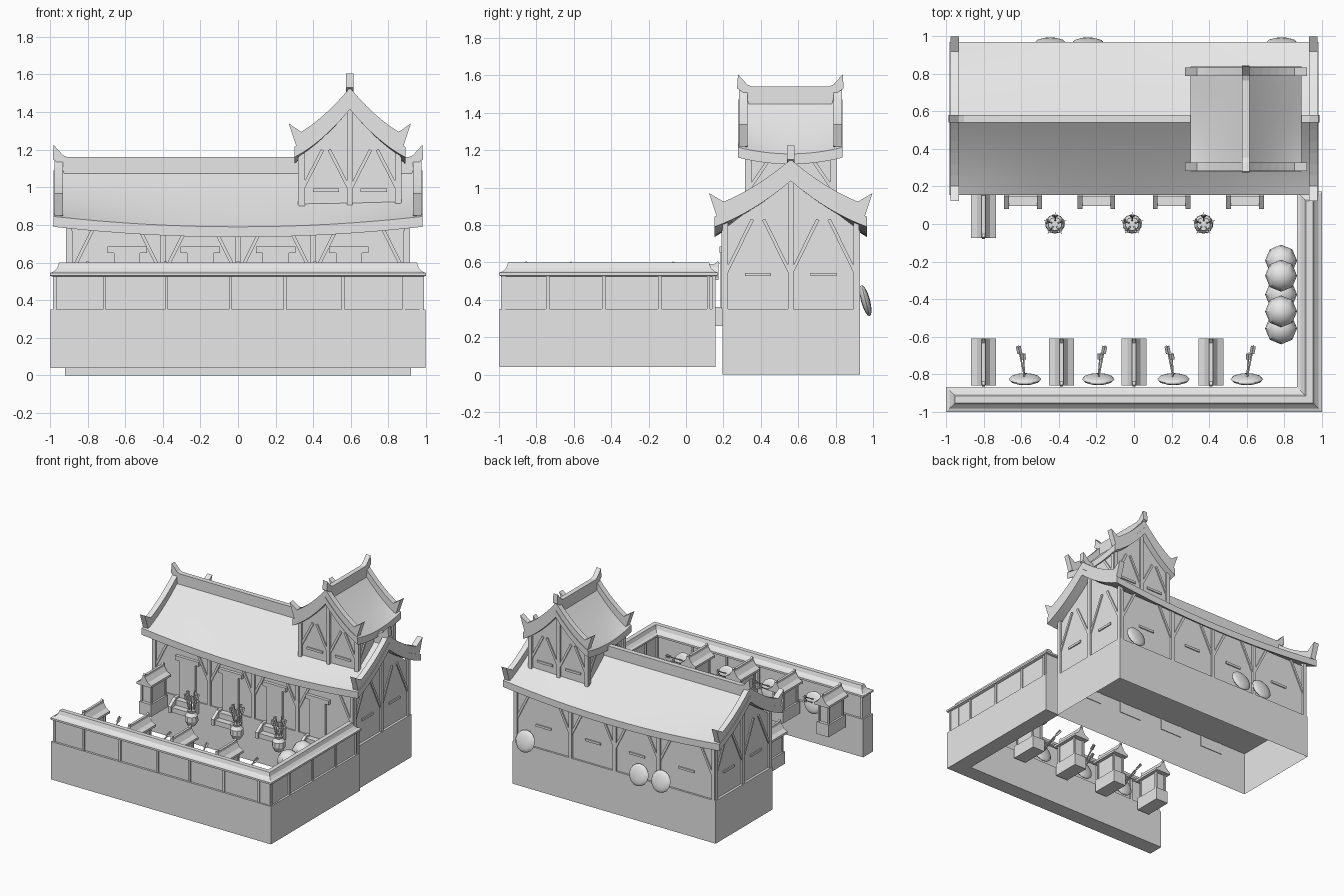
import bpy, bmesh, math
from mathutils import Vector, Matrix

cube = bpy.data.objects.get("Cube")
if cube:
    bpy.data.objects.remove(cube, do_unlink=True)

grey = bpy.data.materials.new("plain_grey")
grey.use_nodes = True
grey.diffuse_color = (0.8, 0.8, 0.8, 1)
grey.node_tree.nodes["Principled BSDF"].inputs["Base Color"].default_value = (0.8, 0.8, 0.8, 1)


def finish(bm, name, smooth=False):
    bmesh.ops.recalc_face_normals(bm, faces=bm.faces)
    me = bpy.data.meshes.new(name)
    bm.to_mesh(me)
    bm.free()
    me.materials.append(grey)
    ob = bpy.data.objects.new(name, me)
    bpy.context.collection.objects.link(ob)
    if smooth:
        bpy.ops.object.select_all(action='DESELECT')
        ob.select_set(True)
        bpy.context.view_layer.objects.active = ob
        bpy.ops.object.shade_smooth_by_angle(angle=math.radians(35))
    return ob


def add_box(bm, x0, x1, y0, y1, z0, z1):
    m = Matrix.Translation(((x0 + x1) / 2, (y0 + y1) / 2, (z0 + z1) / 2))
    bmesh.ops.create_cube(bm, size=1, matrix=m @ Matrix.Diagonal((x1 - x0, y1 - y0, z1 - z0, 1)))


def add_beam(bm, p, q, w, d=None):
    p, q = Vector(p), Vector(q)
    rot = (q - p).to_track_quat('Z', 'Y').to_matrix().to_4x4()
    size = Matrix.Diagonal((w, d or w, (q - p).length, 1))
    bmesh.ops.create_cube(bm, size=1, matrix=Matrix.Translation((p + q) / 2) @ rot @ size)


def add_prism(bm, pts, place, a, b):
    # Extrude a 2D outline between depths a and b
    rings = [[bm.verts.new(place(p, d)) for p in pts] for d in (a, b)]
    n = len(pts)
    bm.faces.new(rings[0])
    bm.faces.new(rings[1])
    for i in range(n):
        j = (i + 1) % n
        bm.faces.new((rings[0][i], rings[0][j], rings[1][j], rings[1][i]))


def build_roof(name, at, half_len, half_w, zr, drop, sag):
    # u runs along the ridge, v across it
    def top(u, v):
        t = abs(v) / half_w
        return zr - drop * (1.4 * t - 0.4 * t * t) - sag * t * t * (1 - (u / half_len) ** 2)
    bm = bmesh.new()
    nu, nv, thick = 16, 16, 0.055
    layers = []
    for dz in (0, -thick):
        layers.append([[bm.verts.new(at(u, v, top(u, v) + dz))
                        for v in (half_w * (2 * j / nv - 1) for j in range(nv + 1))]
                       for u in (half_len * (2 * i / nu - 1) for i in range(nu + 1))])
    for g in layers:
        for i in range(nu):
            for j in range(nv):
                bm.faces.new((g[i][j], g[i + 1][j], g[i + 1][j + 1], g[i][j + 1]))
    g, h = layers
    for i in range(nu):
        for j in (0, nv):
            bm.faces.new((g[i][j], g[i + 1][j], h[i + 1][j], h[i][j]))
    for j in range(nv):
        for i in (0, nu):
            bm.faces.new((g[i][j], g[i][j + 1], h[i][j + 1], h[i][j]))
    finish(bm, name + "_roof", True)

    # Upswept gable boards
    bm = bmesh.new()
    ts = [0, 0.15, 0.3, 0.45, 0.6, 0.74, 0.88]
    upper = [(t * half_w, top(half_len, t * half_w) + 0.06) for t in ts]
    ze = zr - drop
    upper += [(half_w + 0.03, ze + 0.125)]
    lower = [(half_w - 0.01, ze + 0.005)] + [(t * half_w, top(half_len, t * half_w) - 0.02) for t in reversed(ts)]
    for end in (-1, 1):
        for side in (-1, 1):
            add_prism(bm, upper + lower, lambda p, d: at(d, side * p[0], p[1]),
                      end * (half_len - 0.05), end * (half_len - 0.005))
    finish(bm, name + "_gable_boards")

    # Ridge beam with raised tips
    bm = bmesh.new()
    e = half_len
    right = [(e - 0.075, 0.07), (e - 0.05, 0.08), (e, 0.135), (e + 0.005, 0.06), (e - 0.04, 0.03), (e - 0.06, -0.03)]
    prof = right + [(-u, z) for u, z in reversed(right)]
    add_prism(bm, prof, lambda p, d: at(p[0], d, zr + p[1]), -0.02, 0.02)
    finish(bm, name + "_ridge")


def wall_frame(name, pt, posts, z0, zb, ztop, spread, apex=None, slits=True):
    # Posts, corner braces and narrow window slits on one wall
    bm = bmesh.new()
    for s in posts:
        peak = apex if apex and posts[0] < s < posts[-1] else ztop
        add_beam(bm, pt(s, z0), pt(s, peak), 0.03)
        for k in (-1, 1):
            if posts[0] < s + k * spread < posts[-1]:
                add_beam(bm, pt(s, zb), pt(s + k * spread, ztop + 0.02), 0.018)
    if slits:
        for a, b in zip(posts, posts[1:]):
            m, w = (a + b) / 2, 0.07
            add_beam(bm, pt(m - w, zb), pt(m + w, zb), 0.018)
    finish(bm, name)


# Main hall: open-bottomed plinth and walls
bm = bmesh.new()
add_box(bm, -0.92, 0.92, 0.195, 0.93, 0, 0.35)
bm.faces.ensure_lookup_table()
bmesh.ops.delete(bm, geom=[f for f in bm.faces if f.calc_center_median().z < 0.01], context='FACES_ONLY')
finish(bm, "hall_plinth")

CY = 0.56
bm = bmesh.new()
gable = [(-0.355, 0.35), (0.355, 0.35), (0.355, 0.78), (0, 1.05), (-0.355, 0.78)]
add_prism(bm, gable, lambda p, d: (d, CY + p[0], p[1]), -0.9, 0.9)
finish(bm, "hall_walls")
build_roof("hall", lambda u, v, z: (u, CY + v, z), 0.98, 0.407, 1.09, 0.245, 0.055)

bays = [-0.895, -0.4, 0, 0.4, 0.895]
wall_frame("hall_front_frame", lambda s, z: (s, 0.205, z), bays, 0.35, 0.53, 0.77, 0.13, slits=False)
wall_frame("hall_back_frame", lambda s, z: (s, 0.915, z), bays, 0.35, 0.53, 0.77, 0.13)
for side, x in (("left", 0.9), ("right", -0.9)):
    wall_frame("hall_%s_gable_frame" % side, lambda s, z: (x, s, z), [0.21, 0.56, 0.91], 0.35, 0.535, 0.81, 0.145, 1.06)

# Tower rising from the hall roof
TX, TY = 0.595, 0.558
bm = bmesh.new()
gable = [(-0.26, 0.9), (0.26, 0.9), (0.26, 1.17), (0, 1.43), (-0.26, 1.17)]
add_prism(bm, gable, lambda p, d: (TX + p[0], d, p[1]), 0.33, 0.79)
finish(bm, "tower_walls")
build_roof("tower", lambda u, v, z: (TX + v, TY + u, z), 0.28, 0.295, 1.47, 0.255, 0.035)
for side, y in (("front", 0.33), ("back", 0.79)):
    wall_frame("tower_%s_frame" % side, lambda s, z: (s, y, z), [0.34, TX, 0.85], 0.9, 0.985, 1.18, 0.11, 1.44)
for side, x in (("left", 0.855), ("right", 0.335)):
    wall_frame("tower_%s_frame" % side, lambda s, z: (x, s, z), [0.335, 0.785], 0.9, 0.99, 1.16, 0.13, slits=False)

# Doors and steps
for i, x in enumerate((-0.59, -0.2, 0.2, 0.59)):
    bm = bmesh.new()
    add_box(bm, x - 0.07, x + 0.07, 0.185, 0.22, 0.35, 0.655)
    add_box(bm, x - 0.105, x + 0.105, 0.18, 0.22, 0.65, 0.685)
    finish(bm, "door_%d" % (i + 1))
    bm = bmesh.new()
    add_box(bm, x - 0.08, x + 0.08, 0.145, 0.2, 0.26, 0.345)
    add_box(bm, x - 0.08, x + 0.08, 0.095, 0.145, 0.26, 0.3)
    rail = [(0.08, 0.26), (0.2, 0.26), (0.2, 0.36), (0.15, 0.36), (0.08, 0.31)]
    for k in (-1, 1):
        add_prism(bm, rail, lambda p, d: (x + k * d, p[0], p[1]), 0.075, 0.1)
    finish(bm, "steps_%d" % (i + 1))


def l_ring(d, end_y):
    c = 0.933
    return [(-c - d, -c - d), (c + d, -c - d), (c + d, end_y + d),
            (c - d, end_y + d), (c - d, -c + d), (-c - d, -c + d)]


# Courtyard wall: base, panels, tiled cap and posts
for name, d, z0, z1 in (("base", 0.063, 0.04, 0.35), ("panels", 0.046, 0.35, 0.53)):
    bm = bmesh.new()
    add_prism(bm, l_ring(d, 0.095), lambda p, z: (p[0], p[1], z), z0, z1)
    finish(bm, "courtyard_wall_" + name)

bm = bmesh.new()
rings = [[bm.verts.new((x, y, z)) for x, y in l_ring(d, 0.105)]
         for d, z in ((0.05, 0.525), (0.067, 0.53), (0.067, 0.545), (0.047, 0.552), (0.028, 0.57), (0.018, 0.6))]
for r, s in zip(rings, rings[1:]):
    for i in range(6):
        bm.faces.new((r[i], r[(i + 1) % 6], s[(i + 1) % 6], s[i]))
bm.faces.new(rings[0])
bm.faces.new(rings[-1])
finish(bm, "courtyard_wall_cap")

bm = bmesh.new()
for x in (-0.975, -0.71, -0.38, -0.04, 0.25, 0.56, 0.88, 0.975):
    add_box(bm, x - 0.009, x + 0.009, -0.99, -0.876, 0.35, 0.53)
for y in (-0.975, -0.74, -0.44, -0.14, 0.12, 0.148):
    add_box(bm, 0.876, 0.99, y - 0.009, y + 0.009, 0.35, 0.53)
finish(bm, "courtyard_wall_posts")

# Small shrines with swept roofs
for i, (x, y) in enumerate([(-0.8, 0.05), (-0.8, -0.735), (-0.385, -0.735), (0, -0.735), (0.41, -0.735)]):
    bm = bmesh.new()
    add_box(bm, x - 0.055, x + 0.055, y - 0.11, y + 0.11, 0.26, 0.36)
    add_box(bm, x - 0.04, x + 0.04, y - 0.085, y + 0.085, 0.36, 0.52)
    for sx in (-1, 1):
        for sy in (-1, 1):
            add_beam(bm, (x + sx * 0.043, y + sy * 0.09, 0.36), (x + sx * 0.043, y + sy * 0.09, 0.52), 0.014)
    half = [(0.067, 0.505), (0.067, 0.522), (0.035, 0.54), (0.012, 0.575), (0.01, 0.592)]
    add_prism(bm, half + [(-a, z) for a, z in reversed(half)],
              lambda p, d: (x + p[0], y + d, p[1]), -0.125, 0.125)
    for k in (-1, 1):
        add_beam(bm, (x, y + k * 0.1, 0.58), (x, y + k * 0.125, 0.6), 0.016)
    finish(bm, "shrine_%d" % (i + 1))


def add_arrow(bm, p, q):
    p, q = Vector(p), Vector(q)
    add_beam(bm, p, q, 0.008)
    for w, d in ((0.026, 0.003), (0.003, 0.026)):
        add_beam(bm, p.lerp(q, 0.78), q, w, d)


def add_ball(bm, c, size, tilt=0, seg=12):
    m = Matrix.Translation(c) @ Matrix.Rotation(tilt, 4, 'X') @ Matrix.Diagonal((*size, 1))
    bmesh.ops.create_uvsphere(bm, u_segments=seg, v_segments=8, radius=1, matrix=m)


# Round targets leaning on the walls
for i, (x, y) in enumerate([(-0.445, 0.96), (-0.245, 0.96), (0.785, 0.96),
                            (-0.58, -0.825), (-0.19, -0.825), (0.21, -0.825), (0.6, -0.825)]):
    bm = bmesh.new()
    add_ball(bm, (x, y, 0.395), (0.086, 0.024, 0.086), math.radians(15))
    finish(bm, "target_%d" % (i + 1), True)
    if y < 0:
        bm = bmesh.new()
        k = -1 if i % 2 else 1
        add_arrow(bm, (x, y, 0.42), (x + k * 0.035, -0.65, 0.52))
        add_arrow(bm, (x, y, 0.39), (x + k * 0.01, -0.69, 0.47))
        finish(bm, "target_arrows_%d" % (i - 2))

# Vases holding arrows
for i, x in enumerate((-0.42, -0.01, 0.37)):
    bm = bmesh.new()
    for r0, r1, z0, z1 in ((0.03, 0.052, 0.26, 0.3), (0.052, 0.05, 0.3, 0.34), (0.05, 0.028, 0.34, 0.365), (0.028, 0.036, 0.365, 0.385)):
        bmesh.ops.create_cone(bm, cap_ends=True, segments=10, radius1=r0, radius2=r1, depth=z1 - z0,
                              matrix=Matrix.Translation((x, 0, (z0 + z1) / 2)))
    finish(bm, "vase_%d" % (i + 1))
    bm = bmesh.new()
    for k in range(5):
        a = k * math.tau / 5 + 0.3
        add_arrow(bm, (x, 0, 0.3), (x + 0.05 * math.cos(a), 0.05 * math.sin(a), 0.52))
    finish(bm, "vase_arrows_%d" % (i + 1))

# Stacked round jars beside the side wall
for i, (y, z) in enumerate([(-0.195, 0.34), (-0.375, 0.34), (-0.555, 0.34), (-0.275, 0.47), (-0.465, 0.47)]):
    bm = bmesh.new()
    add_ball(bm, (0.782, y, z), (0.085, 0.085, 0.08), seg=8)
    finish(bm, "jar_%d" % (i + 1), True)
